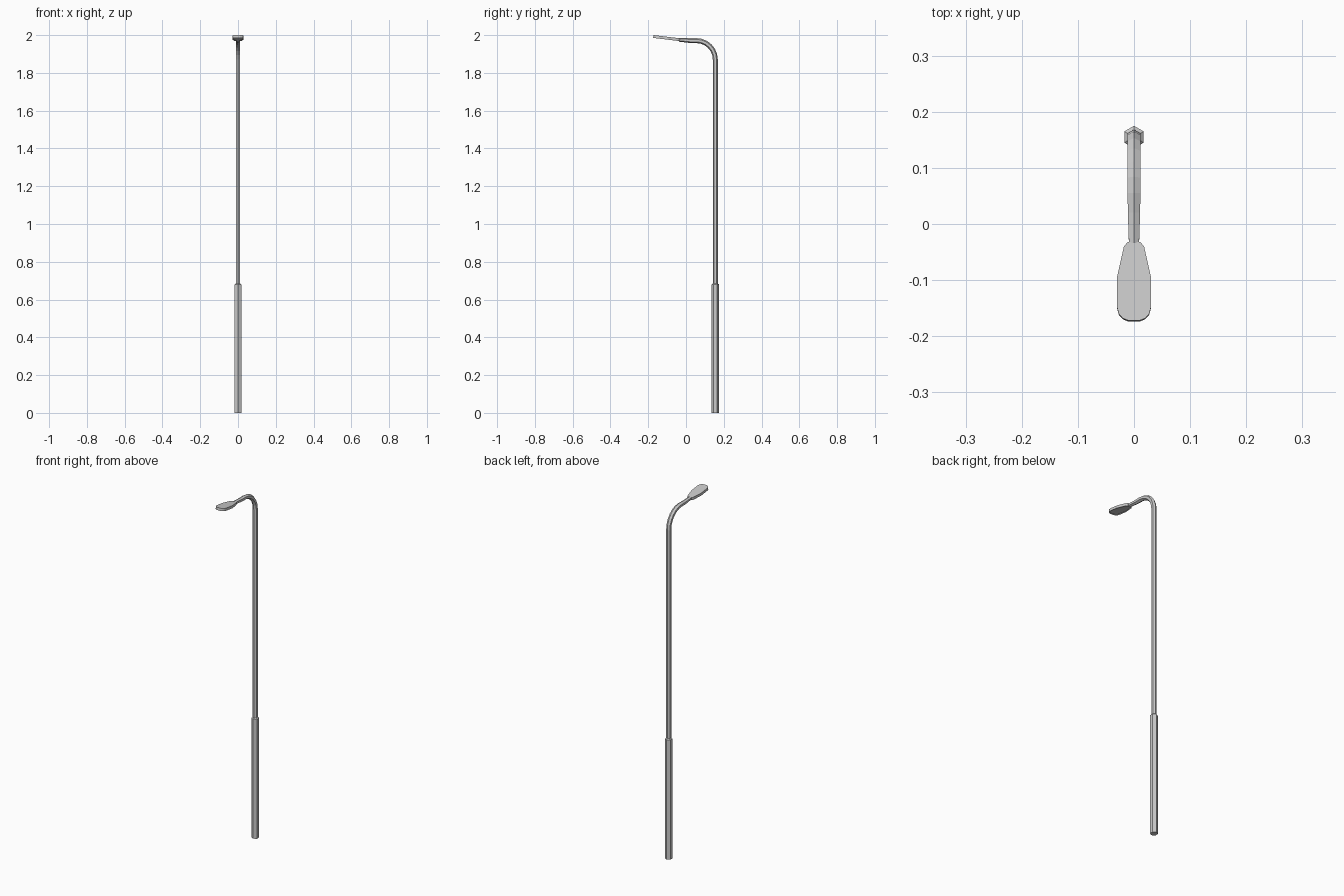
import bpy, bmesh, math
from mathutils import Vector, Matrix

if "Cube" in bpy.data.objects:
    bpy.data.objects.remove(bpy.data.objects["Cube"])

POLE_Y = 0.155


def finish(bm, name):
    bmesh.ops.recalc_face_normals(bm, faces=bm.faces[:])
    me = bpy.data.meshes.new(name)
    bm.to_mesh(me)
    bm.free()
    ob = bpy.data.objects.new(name, me)
    bpy.context.collection.objects.link(ob)
    return ob


def hex_sweep(name, stations):
    """Hexagonal tube; stations are (y, z, tilt toward -y, radius)."""
    bm = bmesh.new()
    rings = []
    for y, z, tilt, r in stations:
        out = Vector((0, math.cos(tilt), math.sin(tilt)))
        ring = []
        for i in range(6):
            a = i * math.pi / 3
            p = Vector((r * math.sin(a), y, z)) + out * (r * math.cos(a))
            ring.append(bm.verts.new(p))
        rings.append(ring)
    for a, b in zip(rings, rings[1:]):
        for i in range(6):
            j = (i + 1) % 6
            bm.faces.new((a[i], a[j], b[j], b[i]))
    bm.faces.new(rings[0])
    bm.faces.new(rings[-1])
    return finish(bm, name)


# Thick lower sleeve
hex_sweep("base_sleeve", [(POLE_Y, 0, 0, 0.02), (POLE_Y, 0.68, 0, 0.02),
                          (POLE_Y, 0.685, 0, 0.0135)])

# Slim pole bending forward into the arm
R = 0.1
path = [(POLE_Y, 0.66, 0, 0.0133)]
for k in range(7):
    t = math.radians(90) * k / 6
    path.append((POLE_Y - R + R * math.cos(t), 1.871 + R * math.sin(t), t, 0.0133))
path += [(0.02, 1.971, math.radians(88), 0.0125),
         (-0.035, 1.9755, math.radians(83), 0.0105)]
hex_sweep("pole_and_arm", path)

# Paddle-shaped lamp head, outline mirrored in x
half = [(0.011, 0.0), (0.018, -0.008), (0.030, -0.062), (0.030, -0.118),
        (0.027, -0.129), (0.020, -0.137), (0.010, -0.141)]
outline = half + [(-x, y) for x, y in reversed(half)]
bm = bmesh.new()
under = bm.faces.new([bm.verts.new((x, y, -0.015)) for x, y in outline])
top = bmesh.ops.extrude_face_region(bm, geom=[under], use_keep_orig=True)
bmesh.ops.translate(bm, vec=(0, 0, 0.015),
                    verts=[v for v in top["geom"] if isinstance(v, bmesh.types.BMVert)])
bmesh.ops.recalc_face_normals(bm, faces=bm.faces[:])

# Shallow recess for the light on the underside
under = min((f for f in bm.faces if len(f.verts) > 4),
            key=lambda f: f.calc_center_median().z)
bmesh.ops.inset_region(bm, faces=[under], thickness=0.003)
bmesh.ops.translate(bm, vec=(0, 0, 0.004), verts=under.verts[:])
tilt = Matrix.Rotation(math.radians(-7), 4, 'X')
bmesh.ops.transform(bm, matrix=Matrix.Translation((0, -0.032, 1.983)) @ tilt, verts=bm.verts[:])
finish(bm, "lamp_head")
